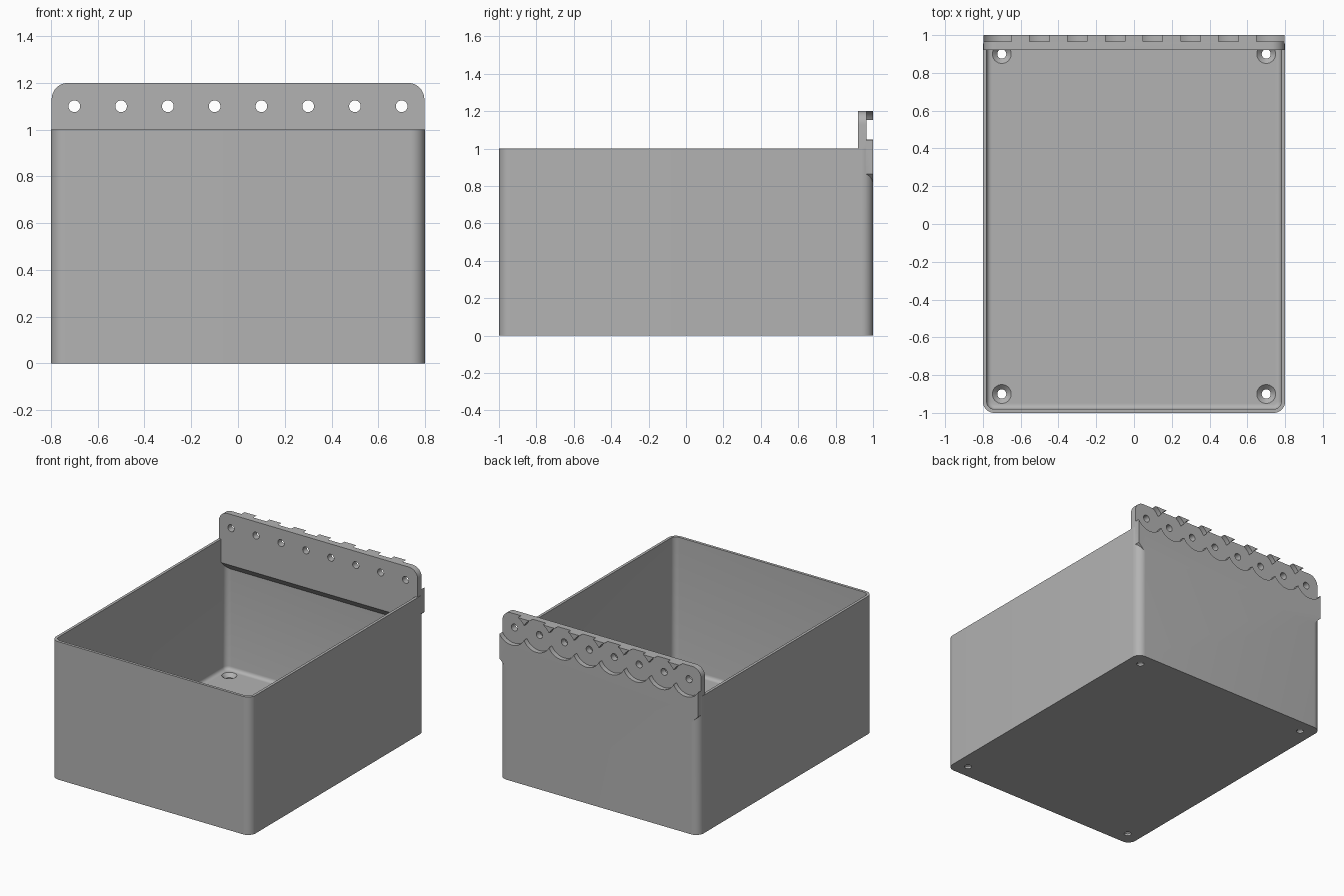
import bpy
import bmesh
from math import cos, sin, pi
from mathutils import Vector, Matrix

if "Cube" in bpy.data.objects:
    bpy.data.objects.remove(bpy.data.objects["Cube"])

HALF_X, HALF_Y, HEIGHT = 0.8, 1.0, 1.0
WALL, FLOOR, CORNER = 0.02, 0.04, 0.06
PLATE_X, PLATE_FRONT, PLATE_TOP = 0.797, 0.92, 1.2
HOLE_Z = 1.1

grey = bpy.data.materials.new("Plain grey")
grey.use_nodes = True
colour = (0.45, 0.45, 0.45, 1)
grey.diffuse_color = colour
grey.node_tree.nodes["Principled BSDF"].inputs["Base Color"].default_value = colour


def finish(name, bm):
    bmesh.ops.recalc_face_normals(bm, faces=bm.faces)
    mesh = bpy.data.meshes.new(name)
    bm.to_mesh(mesh)
    bm.free()
    mesh.materials.append(grey)
    obj = bpy.data.objects.new(name, mesh)
    bpy.context.collection.objects.link(obj)
    return obj


def loft(name, rings):
    """Skin a stack of equal-length point rings and cap both ends."""
    bm = bmesh.new()
    loops = [[bm.verts.new(p) for p in ring] for ring in rings]
    for a, b in zip(loops, loops[1:]):
        for i in range(len(a)):
            j = (i + 1) % len(a)
            bm.faces.new((a[i], a[j], b[j], b[i]))
    bm.faces.new(loops[0])
    bm.faces.new(loops[-1])
    return finish(name, bm)


def turned(name, profile, matrix, sides=48):
    """Round solid from (radius, height) pairs."""
    return loft(name, [[matrix @ Vector((r * cos(2 * pi * i / sides), r * sin(2 * pi * i / sides), h))
                        for i in range(sides)] for r, h in profile])


def rounded_ring(inset, z, steps=10):
    r = max(CORNER - inset, 0.015)
    cx, cy = HALF_X - inset - r, HALF_Y - inset - r
    points = []
    for k, (sx, sy) in enumerate(((1, 1), (-1, 1), (-1, -1), (1, -1))):
        for i in range(steps + 1):
            a = (k + i / steps) * pi / 2
            points.append((sx * cx + r * cos(a), sy * cy + r * sin(a), z))
    return points


def slope_underside(obj):
    """Trim the inner lower edge to a 45 degree underside."""
    bm = bmesh.new()
    bm.from_mesh(obj.data)
    cut = bmesh.ops.bisect_plane(bm, geom=bm.verts[:] + bm.edges[:] + bm.faces[:],
                                 plane_co=(0, PLATE_FRONT, 0.83), plane_no=(0, -1, -1),
                                 clear_outer=True)
    edges = [e for e in cut["geom_cut"] if isinstance(e, bmesh.types.BMEdge)]
    bmesh.ops.holes_fill(bm, edges=edges)
    bmesh.ops.recalc_face_normals(bm, faces=bm.faces)
    bm.to_mesh(obj.data)
    bm.free()


def combine(target, tool, operation):
    mod = target.modifiers.new(operation.title(), "BOOLEAN")
    mod.operation, mod.solver, mod.object = operation, "EXACT", tool
    bpy.context.view_layer.objects.active = target
    bpy.ops.object.modifier_apply(modifier=mod.name)
    bpy.data.objects.remove(tool)


# Open bin with a small fillet where the walls meet the floor
fillet = 0.025
rings = [rounded_ring(0, 0), rounded_ring(0, HEIGHT), rounded_ring(WALL, HEIGHT)]
for i in range(5):
    a = i * pi / 8
    rings.append(rounded_ring(WALL + fillet * (1 - cos(a)), FLOOR + fillet * (1 - sin(a))))
storage_bin = loft("storage_bin", rings)

# Mounting plate: rounded top corners, square ears with sloped bottoms
round_top = 0.07
half = [(0.74, 0.808), (PLATE_X, 0.865)]
for i in range(11):
    a = i * pi / 20
    half.append((PLATE_X - round_top * (1 - cos(a)), PLATE_TOP - round_top * (1 - sin(a))))
outline = half + [(-x, z) for x, z in reversed(half)]
plate = loft("mounting_plate", [[(x, y, z) for x, z in outline] for y in (PLATE_FRONT, HALF_Y)])
slope_underside(plate)

# Ledge that carries the plate down inside the back wall
lx, ly = HALF_X - WALL / 2, HALF_Y - WALL
lx = HALF_X - WALL
ledge = loft("plate_ledge", [[(-lx, y, 0.74), (lx, y, 0.74), (lx, y, 0.95), (-lx, y, 0.95)]
                             for y in (PLATE_FRONT, ly)])
slope_underside(ledge)
combine(plate, ledge, "UNION")
combine(storage_bin, plate, "UNION")

# Row of screw holes, each with an overlapping round recess at the back
for i in range(8):
    x = -0.7 + 0.2 * i
    along_y = Matrix.Translation((x, 0, HOLE_Z)) @ Matrix.Rotation(-pi / 2, 4, "X")
    combine(storage_bin, turned("recess_cutter", [(0.113, 0.965), (0.113, 1.1)], along_y), "DIFFERENCE")
    combine(storage_bin, turned("hole_cutter", [(0.025, 0.8), (0.025, 1.1)], along_y, 32), "DIFFERENCE")

# Countersunk holes in the floor corners
for x in (-0.7, 0.7):
    for y in (-0.9, 0.9):
        sink = [(0.024, -0.1), (0.024, 0.014), (0.05, FLOOR), (0.05, 0.06)]
        combine(storage_bin, turned("floor_cutter", sink, Matrix.Translation((x, y, 0)), 32), "DIFFERENCE")

bpy.ops.object.select_all(action="DESELECT")
storage_bin.select_set(True)
bpy.context.view_layer.objects.active = storage_bin
bpy.ops.object.shade_smooth_by_angle(angle=pi / 6)
